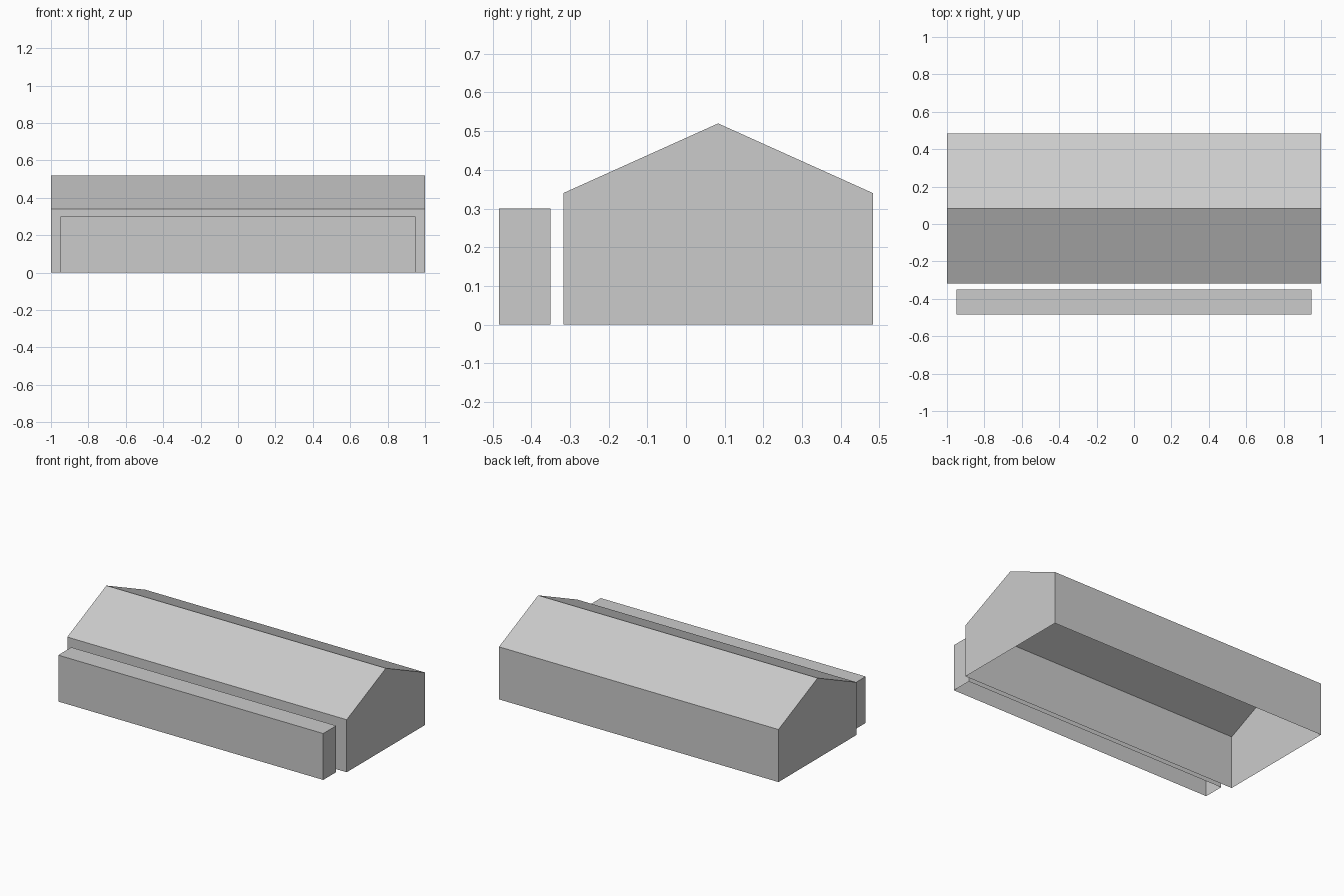
import bpy
import bmesh

# Remove the default cube
cube = bpy.data.objects.get("Cube")
if cube:
    bpy.data.objects.remove(cube, do_unlink=True)

# Single plain colour
grey = bpy.data.materials.new("plain_grey")
grey.use_nodes = True
colour = (0.6, 0.6, 0.6, 1)
grey.diffuse_color = colour
grey.node_tree.nodes["Principled BSDF"].inputs["Base Color"].default_value = colour


def open_shell(name, profile, half_length):
    """Extrude a (y, z) profile along x, then leave its underside open."""
    bm = bmesh.new()
    end = bm.faces.new([bm.verts.new((-half_length, y, z)) for y, z in profile])
    result = bmesh.ops.extrude_face_region(bm, geom=[end], use_keep_orig=True)
    moved = [v for v in result["geom"] if isinstance(v, bmesh.types.BMVert)]
    bmesh.ops.translate(bm, verts=moved, vec=(2 * half_length, 0, 0))
    bmesh.ops.recalc_face_normals(bm, faces=bm.faces)
    underside = [f for f in bm.faces if all(v.co.z < 0.001 for v in f.verts)]
    bmesh.ops.delete(bm, geom=underside, context="FACES_ONLY")
    mesh = bpy.data.meshes.new(name)
    bm.to_mesh(mesh)
    bm.free()
    mesh.materials.append(grey)
    obj = bpy.data.objects.new(name, mesh)
    bpy.context.collection.objects.link(obj)
    return obj


# Long gabled hall
back, front, ridge = 0.483, -0.317, 0.083
open_shell("gabled_hall",
           [(front, 0), (back, 0), (back, 0.34), (ridge, 0.52), (front, 0.34)], 1.0)

# Low flat-topped block along the front
open_shell("front_block",
           [(-0.483, 0), (-0.35, 0), (-0.35, 0.30), (-0.483, 0.30)], 0.948)
